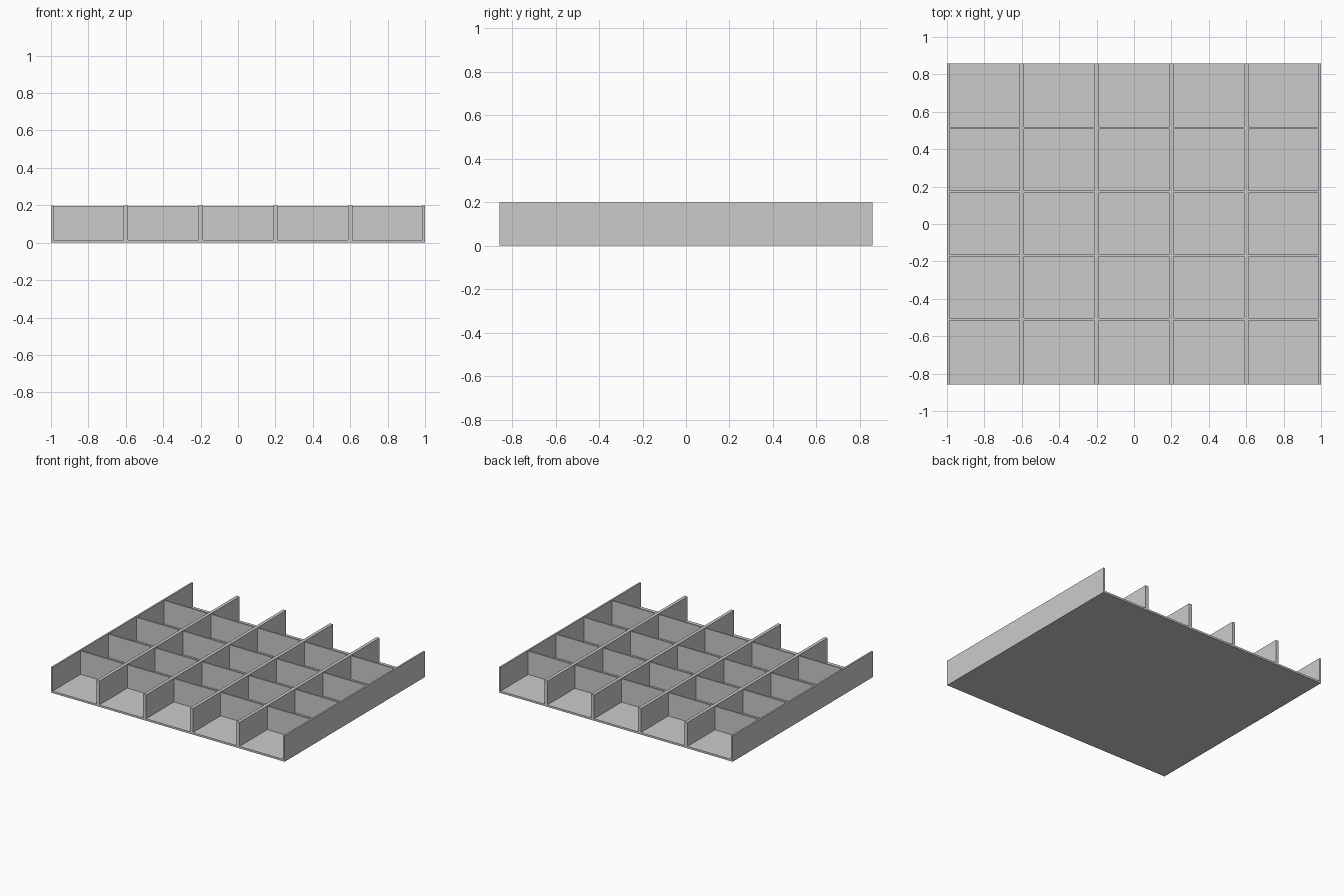
import bpy, bmesh

if "Cube" in bpy.data.objects:
    bpy.data.objects.remove(bpy.data.objects["Cube"])

COLS = 5
W, L, H = 0.4, 1.714, 0.2      # one channel: width, length, height
T = 0.0125                     # sheet thickness
FLOOR = 0.015
DIV_TOP = 0.196
DIV_Y = [0.002 + 0.341 * (i - 1.5) for i in range(4)]


def finish(name, bm):
    bmesh.ops.recalc_face_normals(bm, faces=bm.faces)
    me = bpy.data.meshes.new(name)
    bm.to_mesh(me)
    bm.free()
    ob = bpy.data.objects.new(name, me)
    bpy.context.collection.objects.link(ob)
    return ob


def channel(name, x):
    # U-shaped profile swept along y, open at both ends
    a, b = W / 2, W / 2 - T
    profile = [(-a, 0), (a, 0), (a, H), (b, H), (b, FLOOR),
               (-b, FLOOR), (-b, H), (-a, H)]
    bm = bmesh.new()
    face = bm.faces.new([bm.verts.new((px, -L / 2, pz)) for px, pz in profile])
    ext = bmesh.ops.extrude_face_region(bm, geom=[face], use_keep_orig=True)
    verts = [g for g in ext["geom"] if isinstance(g, bmesh.types.BMVert)]
    bmesh.ops.translate(bm, verts=verts, vec=(0, L, 0))
    finish(name, bm).location.x = x


def divider(name, x, y):
    # upright plate across the channel
    bm = bmesh.new()
    bmesh.ops.create_cube(bm, size=1)
    bmesh.ops.scale(bm, verts=bm.verts, vec=(W - 2 * T, T, DIV_TOP - FLOOR))
    finish(name, bm).location = (x, y, (DIV_TOP + FLOOR) / 2)


for c in range(COLS):
    x = W * (c - (COLS - 1) / 2)
    channel(f"tray_channel_{c + 1}", x)
    for r, y in enumerate(DIV_Y):
        divider(f"divider_{c + 1}_{r + 1}", x, y)
